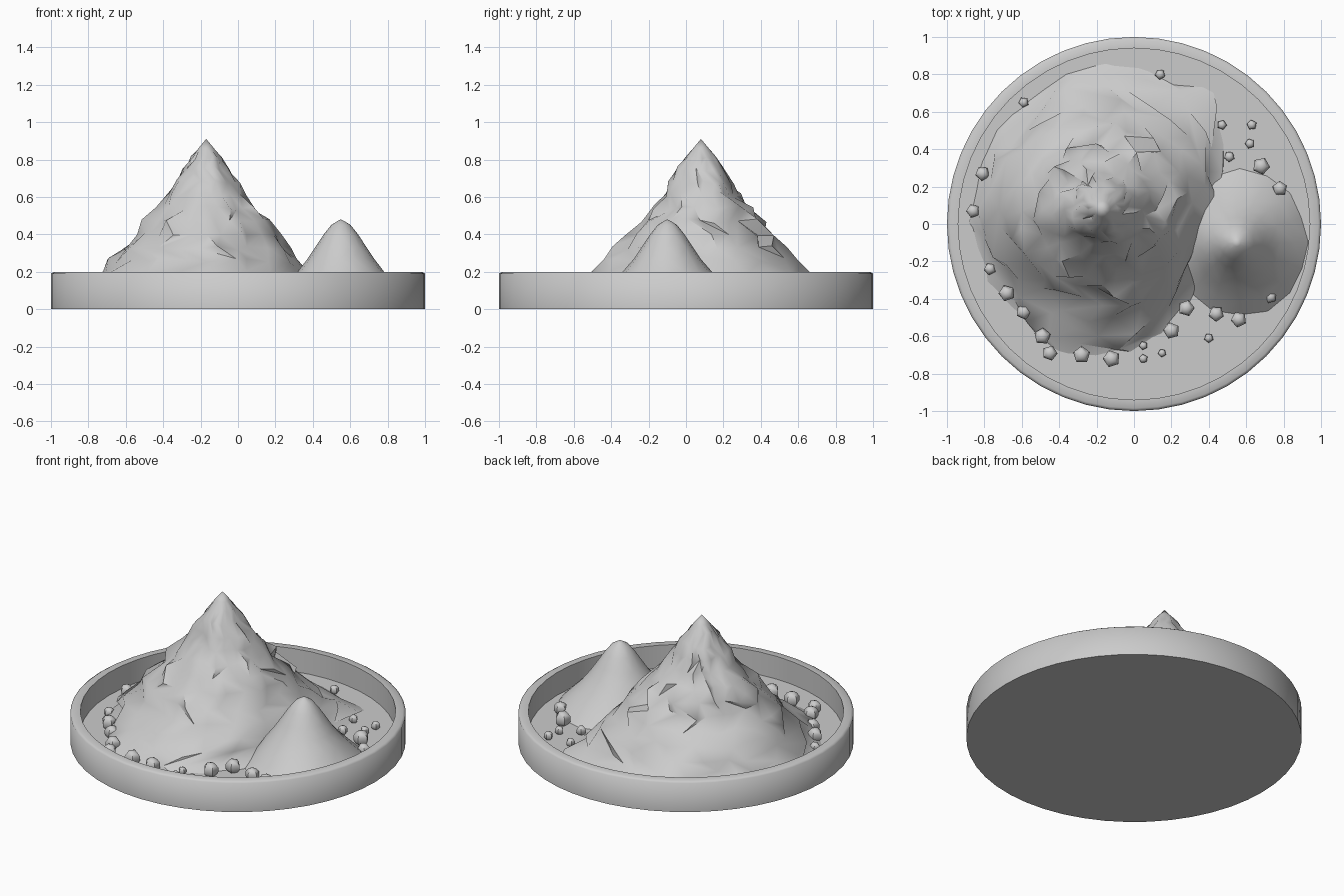
import bpy, bmesh, math, random

if "Cube" in bpy.data.objects:
    bpy.data.objects.remove(bpy.data.objects["Cube"])

random.seed(11)
FLOOR = 0.05


def finish(name, bm, angle):
    bmesh.ops.recalc_face_normals(bm, faces=bm.faces)
    mesh = bpy.data.meshes.new(name)
    bm.to_mesh(mesh)
    bm.free()
    ob = bpy.data.objects.new(name, mesh)
    bpy.context.collection.objects.link(ob)
    bpy.ops.object.select_all(action='DESELECT')
    ob.select_set(True)
    bpy.context.view_layer.objects.active = ob
    bpy.ops.object.shade_smooth_by_angle(angle=math.radians(angle))
    return ob


def skin(bm, rings, top=None, bottom=None):
    """Join rings of vertices; close the ends with a fan to a point."""
    n = len(rings[0])
    for a, b in zip(rings, rings[1:]):
        for i in range(n):
            j = (i + 1) % n
            if random.random() < 0.5:
                bm.faces.new((a[i], a[j], b[j]))
                bm.faces.new((a[i], b[j], b[i]))
            else:
                bm.faces.new((a[i], a[j], b[i]))
                bm.faces.new((a[j], b[j], b[i]))
    for tip, ring in ((top, rings[0]), (bottom, rings[-1])):
        if tip:
            for i in range(n):
                bm.faces.new((tip, ring[i], ring[(i + 1) % n]))


def interp(table, x, period):
    pts = [(table[-1][0] - period, table[-1][1])] + table + [(table[0][0] + period, table[0][1])]
    for (x0, y0), (x1, y1) in zip(pts, pts[1:]):
        if x0 <= x <= x1:
            return y0 + (y1 - y0) * (x - x0) / (x1 - x0)


# Round tray with upright rim
bm = bmesh.new()
SEG = 48
rings = []
for r, z in ((0.94, FLOOR), (0.94, 0.2), (0.985, 0.2), (1.0, 0.19), (1.0, 0.0)):
    rings.append([bm.verts.new((r * math.cos(2 * math.pi * i / SEG),
                                r * math.sin(2 * math.pi * i / SEG), z)) for i in range(SEG)])
skin(bm, rings, bm.verts.new((0, 0, FLOOR)), bm.verts.new((0, 0, 0)))
finish("tray", bm, 60)

# Craggy main mountain: base radius by direction, mean radius by height
outline = [(0, .64), (27, .71), (46, .90), (62, .76), (93, .79), (123, .69), (147, .70), (175, .67),
           (190, .72), (217, .73), (239, .74), (255, .80), (275, .81), (295, .75), (314, .67), (340, .62)]
profile = [(.86, .042), (.81, .078), (.75, .12), (.68, .165), (.61, .205), (.54, .26), (.47, .32),
           (.40, .37), (.33, .44), (.26, .505), (.19, .575), (.13, .645), (.08, .71), (.04, .77)]
bm = bmesh.new()
cx, cy, n = -0.17, 0.08, 26
last = len(profile) - 1
rings = []
for k, (z, r) in enumerate(profile):
    ring = []
    rough = 0.0 if k == 0 else (0.3 if k == last else 1.0)
    for i in range(n):
        deg = (i + 0.5 * (k % 2)) * 360 / n % 360
        f = interp(outline, deg, 360) / 0.76
        blend = min(1, max(0, (0.32 - z) / 0.28))
        rr = r * (1 + (f - 1) * blend)
        rr += random.uniform(-0.04, 0.04) * rough * min(1, r / 0.32)
        a = math.radians(deg) + random.uniform(-0.06, 0.06) * rough
        dz = random.uniform(-0.015, 0.015) * rough * (k < last)
        ring.append(bm.verts.new((cx + rr * math.cos(a), cy + rr * math.sin(a), z + dz)))
    rings.append(ring)
skin(bm, rings, bm.verts.new((cx, cy, 0.91)))
finish("mountain", bm, 55)

# Smooth side hill with a slightly uneven foot
bm = bmesh.new()
rings = []
n = 16
hill = [(.47, .02), (.45, .052), (.40, .092), (.33, .138), (.27, .178), (.20, .235), (.12, .305), (.04, .385)]
for k, (z, r) in enumerate(hill):
    ring = []
    for i in range(n):
        a = 2 * math.pi * i / n
        s = 1 + 0.05 * max(0, (k - 4) / 3) * math.cos(2 * (a - math.pi / 2))
        s *= 1 + (random.uniform(-0.03, 0.03) if k == len(hill) - 1 else 0)
        ring.append(bm.verts.new((0.565 + r * s * math.cos(a) - 0.015 * (k < 6), -0.1 + r * s * math.sin(a), z)))
    rings.append(ring)
skin(bm, rings, bm.verts.new((0.55, -0.1, 0.48)))
finish("side_hill", bm, 50)

# Five-sided pebbles scattered around the foot
pebbles = [(.14, .80, .03), (-.59, .65, .03), (-.81, .27, .042), (-.86, .07, .04), (-.77, -.24, .035),
           (-.68, -.37, .047), (-.59, -.47, .044), (-.49, -.60, .048), (-.45, -.69, .044), (-.28, -.70, .05),
           (-.12, -.72, .05), (.05, -.65, .025), (.05, -.72, .026), (.15, -.69, .024), (.20, -.57, .048),
           (.28, -.45, .047), (.40, -.61, .027), (.44, -.48, .045), (.56, -.51, .046), (.73, -.39, .036),
           (.78, .19, .043), (.68, .31, .05), (.51, .36, .031), (.62, .43, .029), (.63, .53, .029), (.47, .53, .028)]
for i, (x, y, r) in enumerate(pebbles):
    bm = bmesh.new()
    bmesh.ops.create_uvsphere(bm, u_segments=5, v_segments=5, radius=r)
    spin = random.uniform(0, 6.28)
    for v in bm.verts:
        px, py = v.co.x, v.co.y
        v.co.x = x + px * math.cos(spin) - py * math.sin(spin)
        v.co.y = y + px * math.sin(spin) + py * math.cos(spin)
        v.co.z += FLOOR + r * 0.7
    finish("pebble_%02d" % (i + 1), bm, 45)
